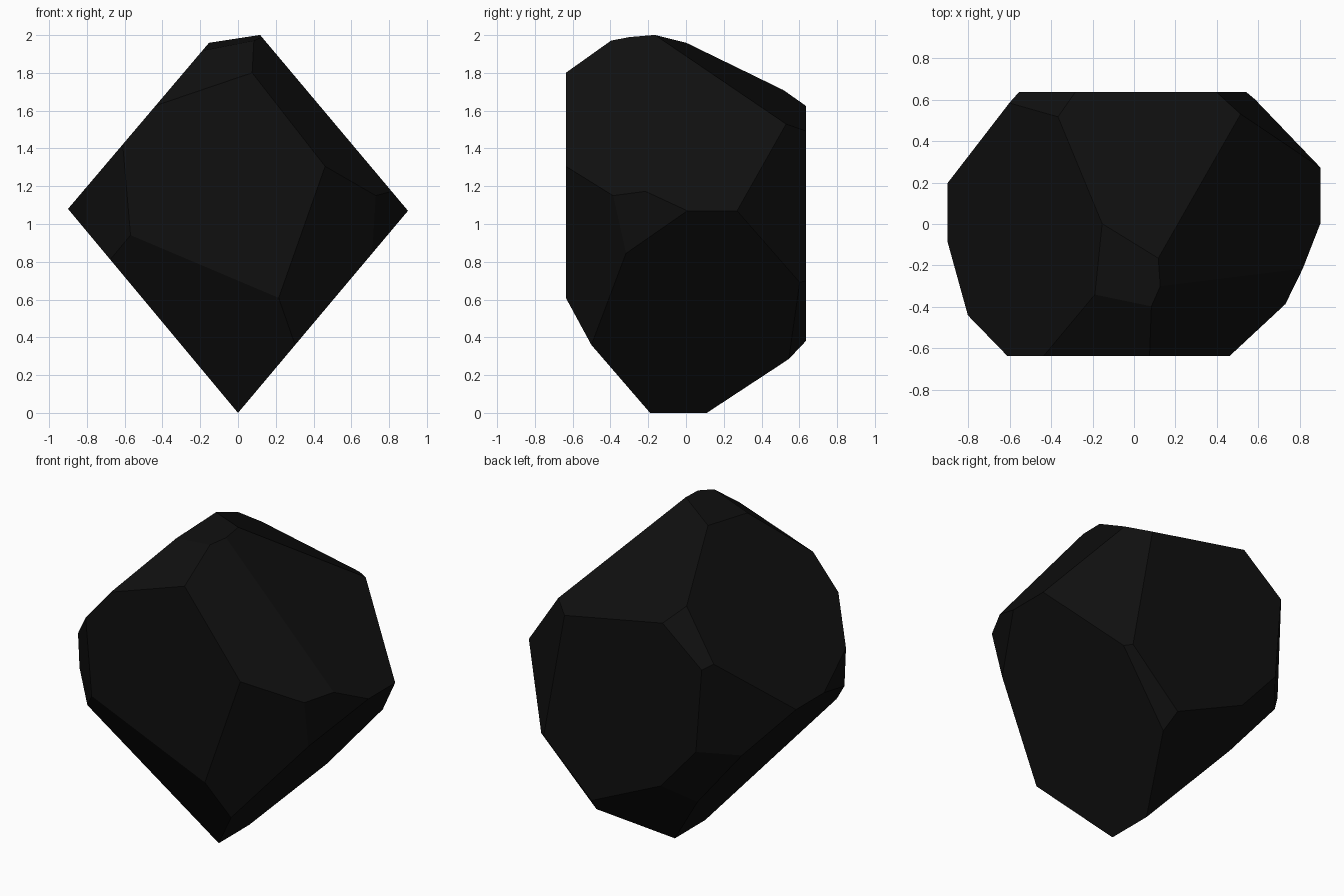
import bpy
import bmesh
from mathutils import Vector

default_cube = bpy.data.objects.get("Cube")
if default_cube:
    bpy.data.objects.remove(default_cube, do_unlink=True)

CENTRE = Vector((0, 0, 1))
HALF_DEPTH = 0.636
PROFILE = [(0, 0), (0.9, 1.07), (0, 2.14), (-0.9, 1.08)]

# Each facet is the plane n.(p - CENTRE) = 1, given by n
FACETS = {
    "top_cap": (-0.217, -0.10, 1.008),
    "top_back": (0.21, 0.61, 1.075),
    "top_front": (-0.279, -0.573, 0.82),
    "upper_front_bevel": (0.93, -0.55, 0.725),
    "side_front_sliver": (1.13, -0.528, -0.19),
    "side_front": (0.85, -1.1, -0.30),
    "bottom_front": (-0.326, -1.209, -0.77),
    "far_side_front": (-0.797, -0.853, -0.069),
    "far_side_sliver": (-1.084, -0.30, 0),
    "side_back": (0.814, 0.95, 0.148),
    "lower_back_strip": (0.567, 0.81, -0.592),
    "bottom_back": (-0.415, 0.826, -0.909),
    "far_side_back": (-0.945, 0.795, -0.073),
    "far_lower_bevel": (-0.775, 0.817, -0.68),
    "far_upper_bevel": (-0.489, 0.766, 0.60),
}


def slice_off(bm, normal):
    """Remove the material beyond a facet plane and close the cut."""
    n = Vector(normal)
    geom = bm.verts[:] + bm.edges[:] + bm.faces[:]
    cut = bmesh.ops.bisect_plane(
        bm, geom=geom, plane_co=CENTRE + n / n.length_squared,
        plane_no=n.normalized(), clear_outer=True)
    rim = [e for e in cut["geom_cut"] if isinstance(e, bmesh.types.BMEdge)]
    if rim:
        bmesh.ops.contextual_create(bm, geom=rim)


# Diamond prism running front to back
bm = bmesh.new()
front = bm.faces.new([bm.verts.new((x, -HALF_DEPTH, z)) for x, z in PROFILE])
back = bmesh.ops.extrude_face_region(bm, geom=[front], use_keep_orig=True)
bmesh.ops.translate(
    bm, vec=(0, 2 * HALF_DEPTH, 0),
    verts=[v for v in back["geom"] if isinstance(v, bmesh.types.BMVert)])

# Cut the facets
for facet in FACETS.values():
    slice_off(bm, facet)
bmesh.ops.recalc_face_normals(bm, faces=bm.faces[:])

mesh = bpy.data.meshes.new("faceted_stone")
bm.to_mesh(mesh)
bm.free()
stone = bpy.data.objects.new("faceted_stone", mesh)
bpy.context.collection.objects.link(stone)

# Coal black colour
black = bpy.data.materials.new("coal_black")
black.use_nodes = True
colour = (0.005, 0.005, 0.005, 1)
black.diffuse_color = colour
for node in black.node_tree.nodes:
    if node.type == "BSDF_PRINCIPLED":
        node.inputs["Base Color"].default_value = colour
mesh.materials.append(black)
